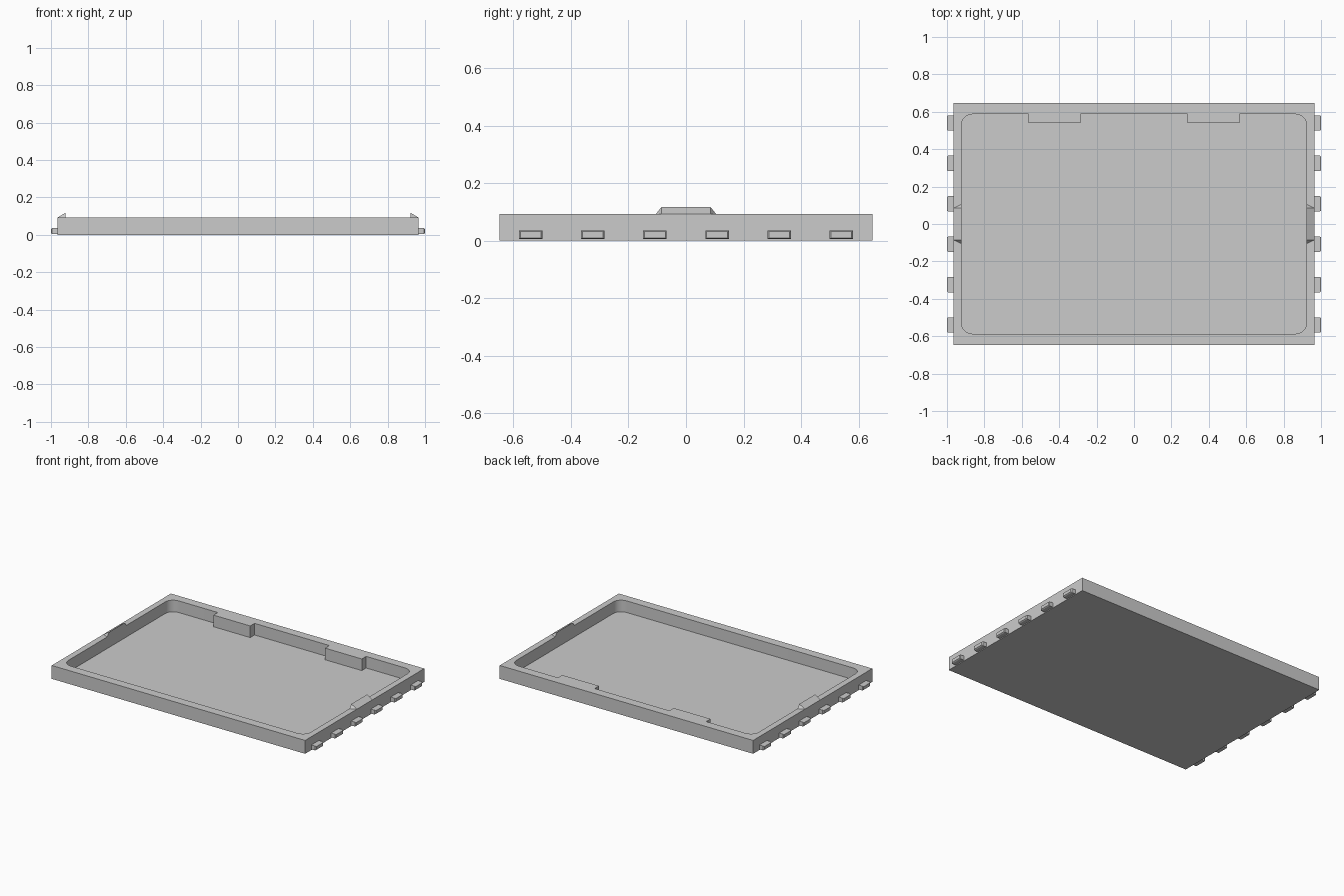
import bpy, bmesh, math
from mathutils import Vector

cube = bpy.data.objects.get("Cube")
if cube:
    bpy.data.objects.remove(cube, do_unlink=True)

GREY = (0.6, 0.6, 0.6, 1)
mat = bpy.data.materials.new("light grey plastic")
mat.use_nodes = True
mat.diffuse_color = GREY
mat.node_tree.nodes["Principled BSDF"].inputs["Base Color"].default_value = GREY

HX, HY, HEIGHT, FLOOR = 0.965, 0.648, 0.092, 0.012
IX, IY, RADIUS = 0.923, 0.587, 0.06


def finish(bm, name, smooth=False):
    bmesh.ops.recalc_face_normals(bm, faces=bm.faces)
    mesh = bpy.data.meshes.new(name)
    bm.to_mesh(mesh)
    bm.free()
    mesh.materials.append(mat)
    ob = bpy.data.objects.new(name, mesh)
    bpy.context.collection.objects.link(ob)
    if smooth:
        bpy.ops.object.select_all(action="DESELECT")
        ob.select_set(True)
        bpy.context.view_layer.objects.active = ob
        bpy.ops.object.shade_smooth_by_angle(angle=math.radians(30))
    return ob


def ring(bm, points, z):
    verts = [bm.verts.new((x, y, z)) for x, y in points]
    return verts


def walls(bm, low, high):
    n = len(low)
    for i in range(n):
        j = (i + 1) % n
        bm.faces.new((low[i], low[j], high[j], high[i]))


# Cavity outline: rounded rectangle with two stepped blocks at the back
def cavity_outline(steps=8):
    pts = []
    for k, (sx, sy) in enumerate([(1, 1), (-1, 1), (-1, -1), (1, -1)]):
        for i in range(steps + 1):
            a = math.pi / 2 * (k + i / steps)
            pts.append((sx * (IX - RADIUS) + RADIUS * math.cos(a),
                        sy * (IY - RADIUS) + RADIUS * math.sin(a)))
        if k == 0:
            step = 0.54
            for x0, x1 in ((0.565, 0.285), (-0.285, -0.565)):
                pts += [(x0, IY), (x0, step), (x1, step), (x1, IY)]
    return pts


# Tray
bm = bmesh.new()
outer = [(HX, HY), (-HX, HY), (-HX, -HY), (HX, -HY)]
inner = cavity_outline()
base, rim = ring(bm, outer, 0), ring(bm, outer, HEIGHT)
floor, lip = ring(bm, inner, FLOOR), ring(bm, inner, HEIGHT)
walls(bm, base, rim)
walls(bm, floor, lip)
bm.faces.new(base)
bm.faces.new(floor)
bm.edges.ensure_lookup_table()
rim_edges = [e for e in bm.edges if all(v.co.z > HEIGHT - 0.001 for v in e.verts)]
bmesh.ops.triangle_fill(bm, edges=rim_edges, use_beauty=True, normal=Vector((0, 0, 1)))
finish(bm, "tray", smooth=True)

# Side pegs, with slightly tapered outer ends
for side, label in ((1, "left"), (-1, "right")):
    for n in range(6):
        y, z = -0.54 + 0.216 * n, 0.02
        bm = bmesh.new()
        sections = []
        for x, w, h in ((HX - 0.005, 0.041, 0.015), (0.994, 0.041, 0.015), (1.0, 0.036, 0.011)):
            sections.append([bm.verts.new((side * x, y + a * w, z + b * h))
                             for a, b in ((-1, -1), (1, -1), (1, 1), (-1, 1))])
        for a, b in zip(sections, sections[1:]):
            walls(bm, a, b)
        bm.faces.new(sections[0])
        bm.faces.new(sections[-1])
        finish(bm, f"{label}_peg_{n + 1}")

    # Sloped clip on the rim
    bm = bmesh.new()
    bottom = [bm.verts.new((side * x, y, HEIGHT)) for x, y in
              ((HX, -0.085), (HX, 0.085), (IX, 0.105), (IX, -0.105))]
    ridge = [bm.verts.new((side * IX, y, 0.117)) for y in (-0.085, 0.085)]
    bm.faces.new(bottom)
    bm.faces.new((bottom[0], bottom[1], ridge[1], ridge[0]))
    bm.faces.new((bottom[2], bottom[3], ridge[0], ridge[1]))
    bm.faces.new((bottom[1], bottom[2], ridge[1]))
    bm.faces.new((bottom[3], bottom[0], ridge[0]))
    finish(bm, f"{label}_clip")
